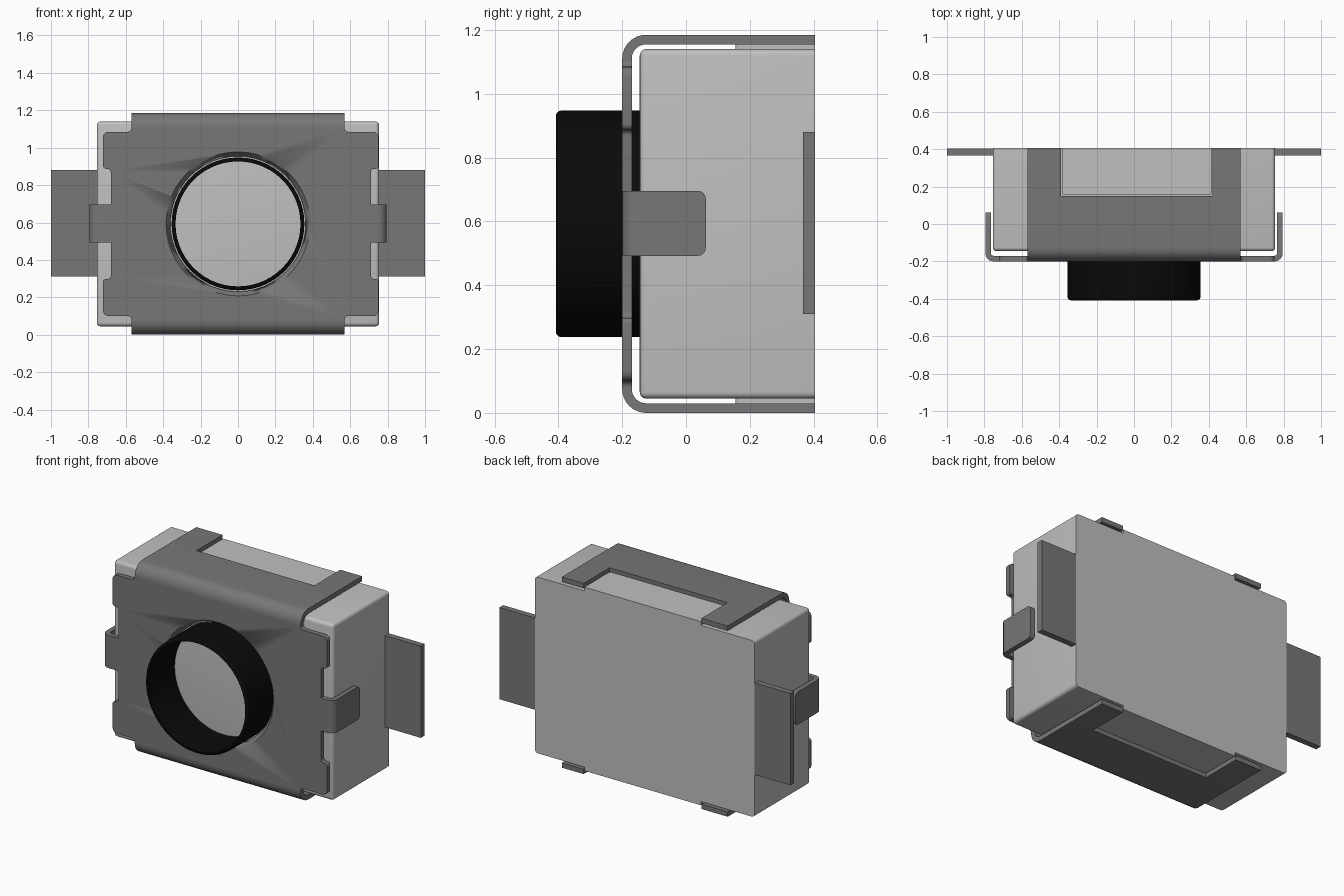
import bpy, bmesh, math
from mathutils import Vector

cube = bpy.data.objects.get("Cube")
if cube:
    bpy.data.objects.remove(cube)


def material(name, v):
    m = bpy.data.materials.new(name)
    m.use_nodes = True
    m.diffuse_color = (v, v, v, 1)
    bsdf = m.node_tree.nodes["Principled BSDF"]
    bsdf.inputs["Base Color"].default_value = (v, v, v, 1)
    bsdf.inputs["Roughness"].default_value = 0.6
    return m


LIGHT = material("light grey plastic", 0.525)
METAL = material("grey metal", 0.184)
BLACK = material("black plastic", 0.003)

H = 1.185      # full height
T = 0.03       # sheet metal thickness
FRONT = -0.20  # outer face of the sheet metal
BACK = 0.405


def finish(name, bm, mat):
    bmesh.ops.recalc_face_normals(bm, faces=bm.faces[:])
    me = bpy.data.meshes.new(name)
    bm.to_mesh(me)
    bm.free()
    me.materials.append(mat)
    ob = bpy.data.objects.new(name, me)
    bpy.context.collection.objects.link(ob)
    bpy.ops.object.select_all(action='DESELECT')
    ob.select_set(True)
    bpy.context.view_layer.objects.active = ob
    bpy.ops.object.shade_smooth_by_angle(angle=math.radians(35))
    return ob


def rounded(points, steps=5):
    """Outline from (a, b, radius) corners, each rounded by its radius."""
    out = []
    for i, (a, b, r) in enumerate(points):
        p = Vector((a, b))
        if r == 0:
            out.append(p)
            continue
        d0 = (Vector(points[i - 1][:2]) - p).normalized()
        d1 = (Vector(points[(i + 1) % len(points)][:2]) - p).normalized()
        c = p + (d0 + d1) * r
        for k in range(steps + 1):
            t = math.pi / 2 * k / steps
            out.append(c - d1 * r * math.cos(t) - d0 * r * math.sin(t))
    return out


def prism_bm(outline, axis, lo, hi):
    """Extrude a 2D outline along axis x, y or z."""
    place = {'x': lambda p, t: (t, p[0], p[1]),
             'y': lambda p, t: (p[0], t, p[1]),
             'z': lambda p, t: (p[0], p[1], t)}[axis]
    bm = bmesh.new()
    f = bm.faces.new([bm.verts.new(place(p, lo)) for p in outline])
    new = bmesh.ops.extrude_face_region(bm, geom=[f])['geom']
    shift = Vector(place((0, 0), hi - lo))
    bmesh.ops.translate(bm, vec=shift, verts=[g for g in new if isinstance(g, bmesh.types.BMVert)])
    return bm


def box_bm(x0, x1, y0, y1, z0, z1):
    return prism_bm([(x0, y0), (x1, y0), (x1, y1), (x0, y1)], 'z', z0, z1)


def bevel(bm, rule, width, segments=4):
    edges = [e for e in bm.edges if rule(e.verts[0].co, e.verts[1].co)]
    bmesh.ops.bevel(bm, geom=edges, offset=width, segments=segments,
                    profile=0.5, affect='EDGES')


# Housing: rounded everywhere except round the flat back
bm = box_bm(-0.755, 0.755, -0.145, BACK, 0.045, H - 0.045)
bevel(bm, lambda a, b: min(a.y, b.y) < 0, 0.02)
finish("housing", bm, LIGHT)

# Front plate with notched sides; corners run down the +x side, then back up
def plate_side(outer, inner, edge):
    return [(edge, H - 0.075, 0), (edge, H - 0.10, 0.02),
            (outer, H - 0.10, 0.03), (outer, 0.887, 0.018),
            (inner, 0.887, 0.018), (inner, H - 0.887, 0.018),
            (outer, H - 0.887, 0.018), (outer, 0.10, 0.03),
            (edge, 0.10, 0.02), (edge, 0.075, 0)]


outline = plate_side(0.752, 0.71, 0.57) + plate_side(-0.722, -0.68, -0.57)[::-1]
plate = finish("front_plate", prism_bm(rounded(outline), 'y', FRONT, FRONT + T), METAL)

# Tapered round opening in the front plate
bm = bmesh.new()
rings = []
for y, r in ((FRONT - 0.01, 0.393), (FRONT + T + 0.01, 0.354)):
    rings.append([bm.verts.new((r * math.cos(a), y, H / 2 + r * math.sin(a)))
                  for a in (2 * math.pi * k / 48 for k in range(48))])
for k in range(48):
    j = (k + 1) % 48
    bm.faces.new((rings[0][k], rings[0][j], rings[1][j], rings[1][k]))
bm.faces.new(rings[0])
bm.faces.new(rings[1])
cutter = finish("opening_cutter", bm, METAL)
cutter.hide_render = True
mod = plate.modifiers.new("opening", 'BOOLEAN')
mod.operation = 'DIFFERENCE'
mod.solver = 'EXACT'
mod.object = cutter
bpy.context.view_layer.objects.active = plate
bpy.ops.object.modifier_apply(modifier=mod.name)
bpy.data.objects.remove(cutter)

# Top and bottom folds of the sheet metal, each with two legs and a filled window
R = 0.075
WIN = (-0.39, 0.42)
for side, flip in (("top", False), ("bottom", True)):
    def zz(z):
        return H - z if flip else z

    arc = [math.pi / 2 * k / 8 for k in range(9)]
    cy, cz = FRONT + R, H - R
    prof = [(cy - R * math.cos(t), zz(cz + R * math.sin(t))) for t in arc]
    prof += [(0.15, zz(H)), (0.15, zz(H - T))]
    prof += [(cy - (R - T) * math.cos(t), zz(cz + (R - T) * math.sin(t))) for t in arc[::-1]]
    finish(side + "_fold", prism_bm(prof, 'x', -0.57, 0.57), METAL)

    z0, z1 = sorted((zz(H - T), zz(H)))
    for name, x0, x1 in (("right", -0.57, WIN[0]), ("left", WIN[1], 0.57)):
        finish(f"{side}_{name}_leg", box_bm(x0, x1, 0.15, BACK, z0, z1), METAL)

    # raised pad of the housing showing in the window
    z0, z1 = sorted((zz(H - 0.06), zz(H - 0.022)))
    pad = rounded([(WIN[0] + 0.005, 0.155, 0.015), (WIN[1] - 0.005, 0.155, 0.015),
                   (WIN[1] - 0.005, BACK, 0), (WIN[0] + 0.005, BACK, 0)])
    finish(side + "_pad", prism_bm(pad, 'z', z0, z1), LIGHT)

# Side clips folded back from the plate, and flat solder leads
for name, s, inner in (("left", 1, 0.71), ("right", -1, 0.68)):
    tip, xo, r = 0.062, 0.795, 0.045
    arc = [math.pi / 2 * k / 6 for k in range(7)]
    cx, cy = xo - r, FRONT + r
    prof = [(inner, FRONT)]
    prof += [(cx + r * math.sin(t), cy - r * math.cos(t)) for t in arc]
    prof += [(xo, tip), (xo - T, tip)]
    prof += [(cx + (r - T) * math.sin(t), cy - (r - T) * math.cos(t)) for t in arc[::-1]]
    prof += [(inner, FRONT + T)]
    bm = prism_bm([(s * x, y) for x, y in prof], 'z', 0.492, 0.696)
    bevel(bm, lambda a, b: min(a.y, b.y) > 0.06 and abs(a.z - b.z) < 0.001, 0.025)
    finish(name + "_clip", bm, METAL)

    x0, x1 = sorted((s * 0.75, s * 1.0))
    finish(name + "_lead", box_bm(x0, x1, 0.367, BACK - 0.001, 0.31, 0.88), METAL)

# Hollow round button, lathed about the y axis with a rounded rim
N = 56
prof = rounded([(0.355, -0.14, 0), (0.355, -0.408, 0.018),
                (0.334, -0.408, 0.003), (0.334, -0.14, 0)])
bm = bmesh.new()
rings = [[bm.verts.new((p[0] * math.cos(a), p[1], H / 2 + p[0] * math.sin(a))) for p in prof]
         for a in (2 * math.pi * k / N for k in range(N))]
for k in range(N):
    a, b = rings[k], rings[(k + 1) % N]
    for i in range(len(prof)):
        j = (i + 1) % len(prof)
        bm.faces.new((a[i], a[j], b[j], b[i]))
finish("button_ring", bm, BLACK)
